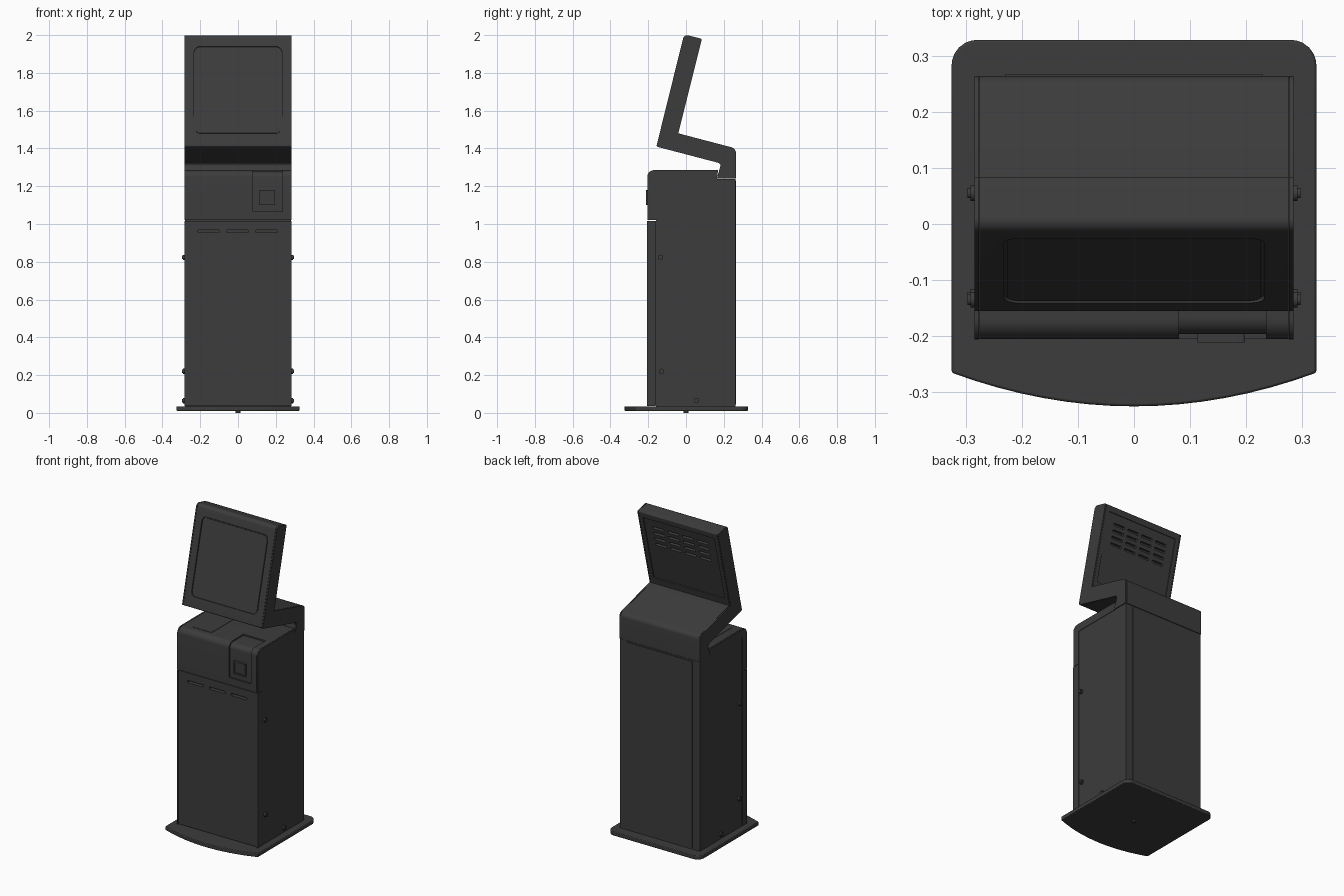
import bpy, bmesh, math
from mathutils import Vector

if "Cube" in bpy.data.objects:
    bpy.data.objects.remove(bpy.data.objects["Cube"])

mat = bpy.data.materials.new("dark_grey")
mat.diffuse_color = (0.045, 0.045, 0.045, 1)
mat.use_nodes = True
mat.node_tree.nodes["Principled BSDF"].inputs["Base Color"].default_value = mat.diffuse_color
TILT = math.atan2(0.143, 0.565)          # lean of the screen


def rounded(pts, n=6):
    """Polygon of (a, b[, radius]) with filleted corners."""
    out = []
    for i, p in enumerate(pts):
        c = Vector(p[:2])
        if len(p) < 3:
            out.append(c)
            continue
        u = (Vector(pts[i - 1][:2]) - c).normalized()
        v = (Vector(pts[(i + 1) % len(pts)][:2]) - c).normalized()
        half = u.angle(v) / 2
        mid = c + (u + v).normalized() * (p[2] / math.sin(half))
        s = c + u * (p[2] / math.tan(half)) - mid
        e = c + v * (p[2] / math.tan(half)) - mid
        for k in range(n + 1):
            d = s.lerp(e, k / n).normalized()
            out.append(mid + d * p[2])
    return out


def prism(name, pts, axis, lo, hi):
    """Extrude an outline along x (outline y,z), y (x,z) or z (x,y)."""
    place = {"x": lambda p, h: (h, p[0], p[1]),
             "y": lambda p, h: (p[0], h, p[1]),
             "z": lambda p, h: (p[0], p[1], h)}[axis]
    bm = bmesh.new()
    ring = rounded(pts)
    a = [bm.verts.new(place(p, lo)) for p in ring]
    b = [bm.verts.new(place(p, hi)) for p in ring]
    bm.faces.new(a)
    bm.faces.new(b)
    for i in range(len(a)):
        j = (i + 1) % len(a)
        bm.faces.new((a[i], a[j], b[j], b[i]))
    bmesh.ops.recalc_face_normals(bm, faces=bm.faces)
    me = bpy.data.meshes.new(name)
    bm.to_mesh(me)
    bm.free()
    me.materials.append(mat)
    ob = bpy.data.objects.new(name, me)
    bpy.context.collection.objects.link(ob)
    return ob


def rect(a0, a1, b0, b1, r=0):
    pts = [(a0, b0), (a1, b0), (a1, b1), (a0, b1)]
    return [p + (r,) for p in pts] if r else pts


def cut(target, cutter):
    m = target.modifiers.new("cut", "BOOLEAN")
    m.object, m.operation, m.solver = cutter, "DIFFERENCE", "EXACT"
    bpy.context.view_layer.objects.active = target
    bpy.ops.object.modifier_apply(modifier=m.name)
    bpy.data.objects.remove(cutter)


def lean(ob, y, z):
    ob.location = (0, y, z)
    ob.rotation_euler.x = -TILT
    bpy.context.view_layer.update()
    return ob


# Base plate with bowed front and a levelling stud
bow = [(x * 0.325 / 8, -0.325 + 0.06 * (x / 8) ** 2) for x in range(-8, 9)]
plate = prism("base_plate", bow + [(0.325, 0.328, 0.045), (-0.325, 0.328, 0.045)],
              "z", 0.01, 0.035)
bev = plate.modifiers.new("bevel", "BEVEL")
bev.width, bev.segments, bev.limit_method = 0.004, 2, "ANGLE"
prism("levelling_stud", rect(-0.012, 0.012, -0.012, 0.012, 0.01), "z", 0, 0.012)

# Cabinet and rear panel
prism("cabinet", rect(-0.281, 0.281, -0.159, 0.262), "z", 0.034, 1.238)
prism("rear_panel", rect(-0.23, 0.23, 0.045, 1.23), "y", 0.26, 0.266)

# Front door with three slots
door = prism("front_door", rect(-0.275, 0.275, 0.04, 1.017), "y", -0.205, -0.157)
for x in (-0.155, -0.002, 0.15):
    cut(door, prism("slot_cutter", rect(x - 0.056, x + 0.056, 0.954, 0.969, 0.004),
                    "y", -0.25, -0.18))

# Head: plain left and right portions, recessed reader bay between them
rear = [(0.17, 1.285), (0.163, 1.236), (-0.16, 1.236), (-0.16, 1.02)]
head = [(-0.205, 1.02), (-0.205, 1.285, 0.035)] + rear
bay = [(-0.205, 1.02), (-0.205, 1.065), (-0.196, 1.065), (-0.196, 1.277, 0.03),
       (-0.06, 1.277), (-0.06, 1.285)] + rear
prism("head_left", head, "x", -0.275, 0.08)
prism("head_reader_bay", bay, "x", 0.08, 0.235)
prism("head_right", head, "x", 0.235, 0.275)
prism("head_tray", rect(-0.22, -0.08, -0.15, 0.1, 0.01), "z", 1.28, 1.287)
reader = prism("reader_window", rect(0.113, 0.197, 1.10, 1.18, 0.004), "y", -0.211, -0.19)
cut(reader, prism("reader_cutter", rect(0.122, 0.188, 1.109, 1.171), "y", -0.25, -0.205))

# Screen housing: one bent profile, recessed screen in front, vented panel behind
bend = [(-0.157, 1.41, 0.008), (0.186, 1.32, 0.015), (0.163, 1.24), (0.264, 1.24),
        (0.264, 1.40, 0.03), (-0.041, 1.48), (0.084, 1.98, 0.006), (-0.01, 2.004, 0.022)]
housing = prism("screen_housing", bend, "x", -0.275, 0.275)
cut(housing, lean(prism("screen_cutter", rect(-0.232, 0.232, -0.239, 0.239, 0.03),
                        "y", -0.05, 0.007), -0.082, 1.707))
screen = prism("screen", rect(-0.226, 0.226, -0.233, 0.233, 0.026), "y", 0.002, 0.012)
lean(screen, -0.082, 1.707)
cut(housing, lean(prism("rear_recess_cutter", rect(-0.25, 0.25, -0.215, 0.22),
                        "y", -0.006, 0.05), 0.021, 1.73))
for row in range(4):
    for col in range(4):
        x, z = -0.156 + col * 0.104, 0.04 + row * 0.04
        cut(housing, lean(prism("vent_cutter", rect(x - 0.04, x + 0.04, z - 0.008, z + 0.008, 0.006),
                                "y", -0.025, 0.05), 0.021, 1.73))

# Mirrored side cheeks and side locks
for s, side in ((-1, "left"), (1, "right")):
    for name, outline in (
            ("screen_cheek", bend), ("head_cheek", head),
            ("door_cheek", rect(-0.207, -0.161, 0.036, 1.017))):
        lo, hi = sorted((s * 0.2765, s * 0.284))
        prism(f"{name}_{side}", outline, "x", lo, hi)
    for i, (y, z) in enumerate(((-0.135, 0.823), (-0.13, 0.22), (0.055, 0.065))):
        lo, hi = sorted((s * 0.278, s * 0.291))
        prism(f"lock_{side}_{i}", rect(y - 0.014, y + 0.014, z - 0.014, z + 0.014, 0.0135),
              "x", lo, hi)
        lo, hi = sorted((s * 0.29, s * 0.297))
        prism(f"lock_cap_{side}_{i}", rect(y - 0.009, y + 0.009, z - 0.009, z + 0.009, 0.008),
              "x", lo, hi)

# Smooth the fillets, keep the edges crisp
bpy.ops.object.select_all(action="DESELECT")
for ob in bpy.context.collection.objects:
    ob.select_set(True)
bpy.context.view_layer.objects.active = housing
bpy.ops.object.shade_smooth_by_angle(angle=math.radians(30))
